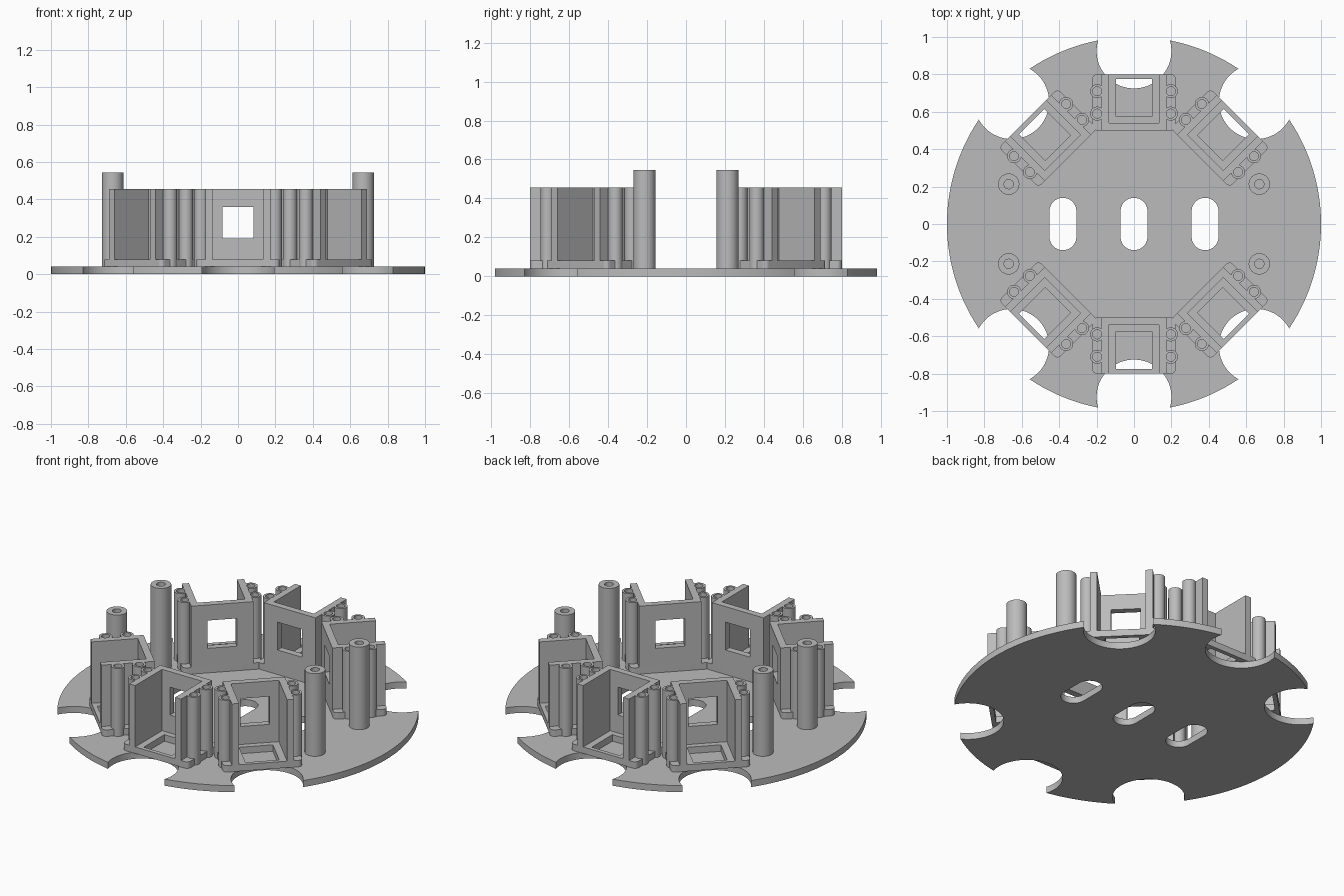
import bpy, bmesh, math
from mathutils import Matrix

cube = bpy.data.objects.get("Cube")
if cube:
    bpy.data.objects.remove(cube, do_unlink=True)

gray = bpy.data.materials.new("matte_gray")
gray.use_nodes = True
color = (0.5, 0.5, 0.5, 1)
gray.diffuse_color = color
gray.node_tree.nodes["Principled BSDF"].inputs["Base Color"].default_value = color

BASE, FLOOR, WALL, POST = 0.04, 0.08, 0.455, 0.545


def rounded(x0, x1, y0, y1, r=0.0, steps=10):
    """Outline of a rectangle with rounded corners."""
    if r == 0:
        return [(x0, y0), (x1, y0), (x1, y1), (x0, y1)]
    pts = []
    corners = [(x1 - r, y1 - r), (x0 + r, y1 - r), (x0 + r, y0 + r), (x1 - r, y0 + r)]
    for i, (cx, cy) in enumerate(corners):
        for s in range(steps + 1):
            a = (i + s / steps) * math.pi / 2
            pts.append((cx + r * math.cos(a), cy + r * math.sin(a)))
    return pts


def circle(cx, cy, r, n=32):
    return [(cx + r * math.cos(2 * math.pi * i / n), cy + r * math.sin(2 * math.pi * i / n))
            for i in range(n)]


def prism(name, outline, z0, z1):
    """Extrude an outline from z0 up to z1."""
    bm = bmesh.new()
    face = bm.faces.new([bm.verts.new((x, y, z0)) for x, y in outline])
    top = bmesh.ops.extrude_face_region(bm, geom=[face])["geom"]
    bmesh.ops.translate(bm, vec=(0, 0, z1 - z0),
                        verts=[v for v in top if isinstance(v, bmesh.types.BMVert)])
    bmesh.ops.remove_doubles(bm, verts=bm.verts, dist=1e-5)
    bmesh.ops.recalc_face_normals(bm, faces=bm.faces)
    mesh = bpy.data.meshes.new(name)
    bm.to_mesh(mesh)
    bm.free()
    mesh.materials.append(gray)
    obj = bpy.data.objects.new(name, mesh)
    bpy.context.collection.objects.link(obj)
    return obj


def cut(obj, cutters):
    """Subtract each cutter, bake the result and drop the cutters."""
    for c in cutters:
        m = obj.modifiers.new("cut", "BOOLEAN")
        m.operation, m.solver, m.object = "DIFFERENCE", "EXACT", c
    bpy.context.view_layer.update()
    graph = bpy.context.evaluated_depsgraph_get()
    baked = bpy.data.meshes.new_from_object(obj.evaluated_get(graph))
    obj.modifiers.clear()
    obj.data = baked
    for c in cutters:
        bpy.data.objects.remove(c, do_unlink=True)
    return obj


def smooth(obj):
    bpy.ops.object.select_all(action="DESELECT")
    obj.select_set(True)
    bpy.context.view_layer.objects.active = obj
    bpy.ops.object.shade_smooth_by_angle(angle=math.radians(30))


def tube(name, x, y, r, hole, z0, z1):
    obj = prism(name, circle(x, y, r), z0, z1)
    return cut(obj, [prism("bore", circle(x, y, hole), FLOOR, z1 + 0.1)])


angles = [math.radians(a) for a in (0, 45, 135, 180, 225, 315)]

# Base disc with rim notches and three slots
cutters = []
for a in angles:
    cutters.append(prism("notch", circle(-0.925 * math.sin(a), 0.925 * math.cos(a), 0.2, 64),
                         -0.1, 0.2))
for x in (-0.38, 0, 0.38):
    cutters.append(prism("slot", rounded(x - 0.072, x + 0.072, -0.14, 0.14, 0.0719), -0.1, 0.2))
disc = cut(prism("base_disc", circle(0, 0, 1, 160), 0, BASE), cutters)
smooth(disc)

# Sensor holder: flanged floor, three walls with a window, four screw tubes
floor = cut(prism("holder_floor", rounded(-0.223, 0.223, 0.5, 0.8, 0.025), BASE, FLOOR),
            [prism("opening", rounded(-0.095, 0.095, 0.575, 0.775), 0, 0.2)])
walls = cut(prism("holder_walls", rounded(-0.175, 0.175, 0.5, 0.8), FLOOR, WALL),
            [prism("inside", rounded(-0.135, 0.135, 0.54, 0.9), 0, 1),
             prism("window", rounded(-0.082, 0.082, 0.4, 0.6), 0.19, 0.36)])
parts = [floor, walls]
for side in (-1, 1):
    for y in (0.59, 0.71):
        parts.append(tube("holder_screw_tube", side * 0.197, y, 0.0375, 0.024, BASE, WALL))

# Repeat the holder around the disc
for part in parts:
    smooth(part)
    for a in angles[1:]:
        copy = part.copy()
        copy.matrix_world = Matrix.Rotation(a, 4, "Z")
        bpy.context.collection.objects.link(copy)

# Tall standoff posts
for x in (-0.67, 0.67):
    for y in (-0.213, 0.213):
        smooth(tube("standoff_post", x, y, 0.057, 0.025, BASE, POST))
